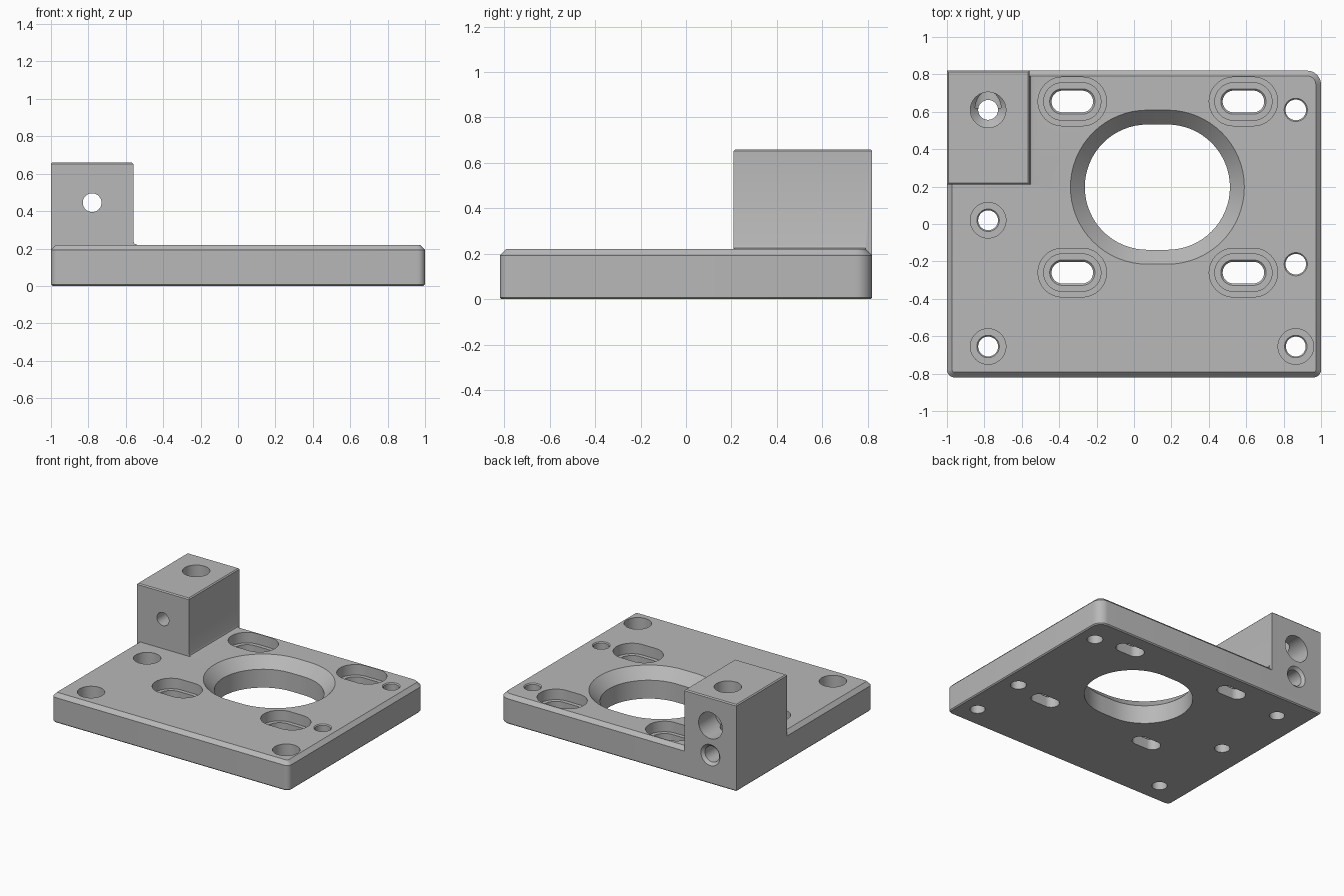
import bpy, bmesh, math
from mathutils import Matrix, Vector

cube = bpy.data.objects.get("Cube")
if cube:
    bpy.data.objects.remove(cube, do_unlink=True)

grey = bpy.data.materials.new("machined grey")
grey.use_nodes = True
colour = (0.48, 0.48, 0.48, 1)
grey.diffuse_color = colour
grey.node_tree.nodes["Principled BSDF"].inputs["Base Color"].default_value = colour

TOP, BLOCK_TOP = 0.22, 0.66
BACK = 0.82


def loft(name, rings, matrix=Matrix()):
    """Closed solid skinned through rings with equal point counts."""
    bm = bmesh.new()
    loops = [[bm.verts.new(matrix @ Vector(p)) for p in ring] for ring in rings]
    n = len(loops[0])
    for a, b in zip(loops, loops[1:]):
        for i in range(n):
            j = (i + 1) % n
            bm.faces.new((a[i], a[j], b[j], b[i]))
    bm.faces.new(loops[0][::-1])
    bm.faces.new(loops[-1])
    bmesh.ops.recalc_face_normals(bm, faces=bm.faces)
    mesh = bpy.data.meshes.new(name)
    bm.to_mesh(mesh)
    bm.free()
    mesh.materials.append(grey)
    obj = bpy.data.objects.new(name, mesh)
    bpy.context.collection.objects.link(obj)
    return obj


def rounded_ring(x0, x1, y0, y1, radii, z, inset=0):
    """Rectangle ring; radii run back right, back left, front left, front right."""
    corners = ((x1, y1, -1, -1), (x0, y1, 1, -1), (x0, y0, 1, 1), (x1, y0, -1, 1))
    points = []
    for k, ((x, y, sx, sy), r) in enumerate(zip(corners, radii)):
        if not r:
            points.append((x + sx * inset, y + sy * inset, z))
            continue
        for s in range(9):
            a = math.pi / 2 * (k + s / 8)
            points.append((x + sx * r + (r - inset) * math.cos(a),
                           y + sy * r + (r - inset) * math.sin(a), z))
    return points


def slot_ring(straight, r, z, steps=32):
    """Round or stadium ring, with the straight part along x."""
    points = []
    for side in (0, 1):
        for s in range(steps + 1 if straight else steps):
            a = -math.pi / 2 + math.pi * (side + s / steps)
            shift = straight * (1 - 2 * side)
            points.append((shift + r * math.cos(a), r * math.sin(a), z))
    return points


def combine(target, other, operation):
    other.hide_render = True
    mod = target.modifiers.new("join or cut", 'BOOLEAN')
    mod.operation, mod.object, mod.solver = operation, other, 'EXACT'
    bpy.ops.object.select_all(action='DESELECT')
    bpy.context.view_layer.objects.active = target
    target.select_set(True)
    bpy.ops.object.modifier_apply(modifier=mod.name)
    bpy.data.objects.remove(other, do_unlink=True)


def drill(target, matrix, profile, straight=0):
    """Cut a stepped hole; profile lists (radius, height) pairs."""
    rings = [slot_ring(straight, r, z) for r, z in profile]
    combine(target, loft("hole_cutter", rings, matrix), 'DIFFERENCE')


# Base plate with a chamfered rim
plate = loft("mounting_plate", [
    rounded_ring(-1, 1, -BACK, BACK, (0.075, 0, 0.04, 0.04), z, inset)
    for z, inset in ((0, 0.008), (0.008, 0), (TOP - 0.028, 0), (TOP, 0.028))])

# Corner block with eased top edges
block = loft("corner_block", [
    rounded_ring(-1, -0.56, 0.21, BACK, (0, 0, 0, 0), z, inset)
    for z, inset in ((0.05, 0), (BLOCK_TOP - 0.008, 0), (BLOCK_TOP, 0.008))])
combine(plate, block, 'UNION')

# Small fillet where the block meets the plate
fillet = loft("block_fillet", [
    [(x, y, z) for x, z in ((-0.58, 0.2), (-0.54, 0.2), (-0.54, TOP),
                            (-0.554, 0.226), (-0.56, 0.24), (-0.58, 0.24))]
    for y in (0.212, 0.79)])
combine(plate, fillet, 'UNION')

# Large central opening with a wide chamfer
drill(plate, Matrix.Translation((0.125, 0.197, 0)),
      [(0.335, -0.1), (0.335, 0.14), (0.412, TOP), (0.412, 0.3)], 0.053)

# Four recessed slots
for x in (-0.33, 0.585):
    for y in (-0.26, 0.655):
        drill(plate, Matrix.Translation((x, y, 0)),
              [(0.058, -0.1), (0.058, 0.08), (0.068, 0.09), (0.1, 0.09),
               (0.1, 0.14), (0.13, 0.14), (0.13, 0.3)], 0.053)

# Counterbored screw holes
for x, y in ((-0.78, 0.02), (-0.78, -0.655), (0.865, -0.655)):
    drill(plate, Matrix.Translation((x, y, 0)),
          [(0.053, -0.1), (0.053, 0.1), (0.06, 0.107), (0.095, 0.107), (0.095, 0.3)])

# Plain screw holes
for y in (-0.215, 0.61):
    drill(plate, Matrix.Translation((0.865, y, 0)),
          [(0.055, -0.1), (0.055, 0.213), (0.062, TOP), (0.062, 0.3)])

# Vertical hole through the block
drill(plate, Matrix.Translation((-0.78, 0.61, 0)),
      [(0.053, -0.1), (0.053, 0.5), (0.095, 0.54), (0.095, 0.8)])

# Horizontal holes from the back of the block
for z, profile in (
        (0.445, [(0.05, -0.8), (0.05, -0.2), (0.1, -0.2), (0.1, 0.1)]),
        (0.22, [(0.06, -0.22), (0.06, -0.02), (0.08, 0), (0.08, 0.1)])):
    facing_back = Matrix.Translation((-0.78, BACK, z)) @ Matrix.Rotation(-math.pi / 2, 4, 'X')
    drill(plate, facing_back, profile)

bpy.ops.object.shade_smooth_by_angle(angle=math.radians(25))
